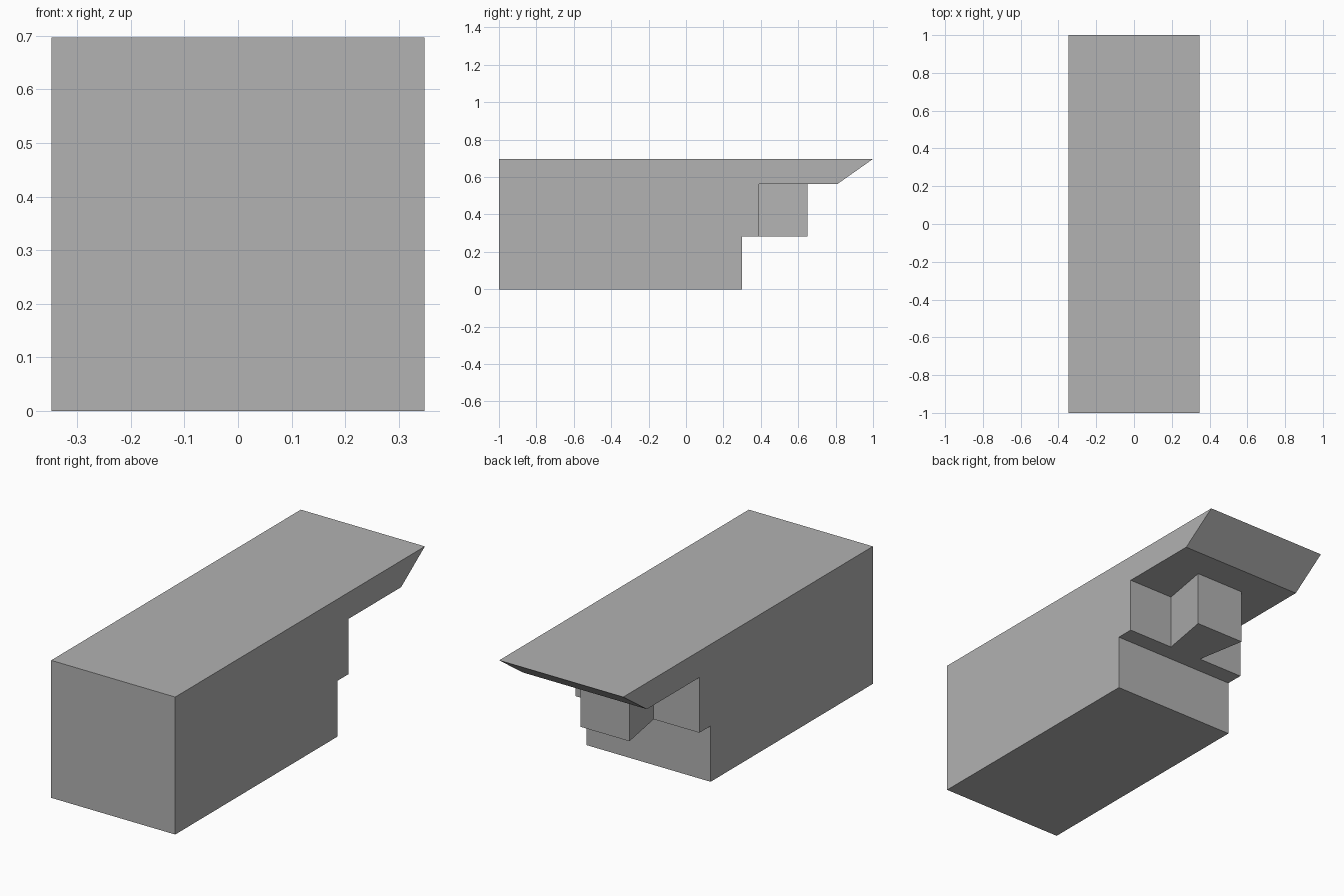
import bpy
import bmesh
from mathutils import Vector

if "Cube" in bpy.data.objects:
    bpy.data.objects.remove(bpy.data.objects["Cube"], do_unlink=True)

GREY = 0.445
HALF = 0.348                      # half the width of the block
TOP, SHELF, STEP = 0.697, 0.563, 0.283   # heights of the top, overhang and step
WALL, KEY_END = 0.39, 0.65        # where the dovetail key starts and ends

grey = bpy.data.materials.new("plain_grey")
grey.use_nodes = True
grey.diffuse_color = (GREY, GREY, GREY, 1)
grey.node_tree.nodes["Principled BSDF"].inputs["Base Color"].default_value = (GREY, GREY, GREY, 1)


def prism(name, outline, direction):
    """Extrude a flat outline along a direction into a closed solid."""
    bm = bmesh.new()
    face = bm.faces.new([bm.verts.new(p) for p in outline])
    extruded = bmesh.ops.extrude_face_region(bm, geom=[face], use_keep_orig=True)["geom"]
    moved = [g for g in extruded if isinstance(g, bmesh.types.BMVert)]
    bmesh.ops.translate(bm, verts=moved, vec=Vector(direction))
    bmesh.ops.recalc_face_normals(bm, faces=bm.faces)
    mesh = bpy.data.meshes.new(name)
    bm.to_mesh(mesh)
    bm.free()
    mesh.materials.append(grey)
    obj = bpy.data.objects.new(name, mesh)
    bpy.context.collection.objects.link(obj)
    return obj


# Stepped block with a sloping overhang, drawn from the side
side = [(-1, 0), (0.3, 0), (0.3, STEP), (WALL, STEP),
        (WALL, SHELF), (0.81, SHELF), (1, TOP), (-1, TOP)]
prism("stepped_block", [(-HALF, y, z) for y, z in side], (2 * HALF, 0, 0))

# Dovetail key under the overhang, widening towards the back
plan = [(-0.092, WALL), (0.092, WALL), (0.138, KEY_END), (-0.138, KEY_END)]
prism("dovetail_key", [(x, y, STEP) for x, y in plan], (0, 0, SHELF - STEP))
